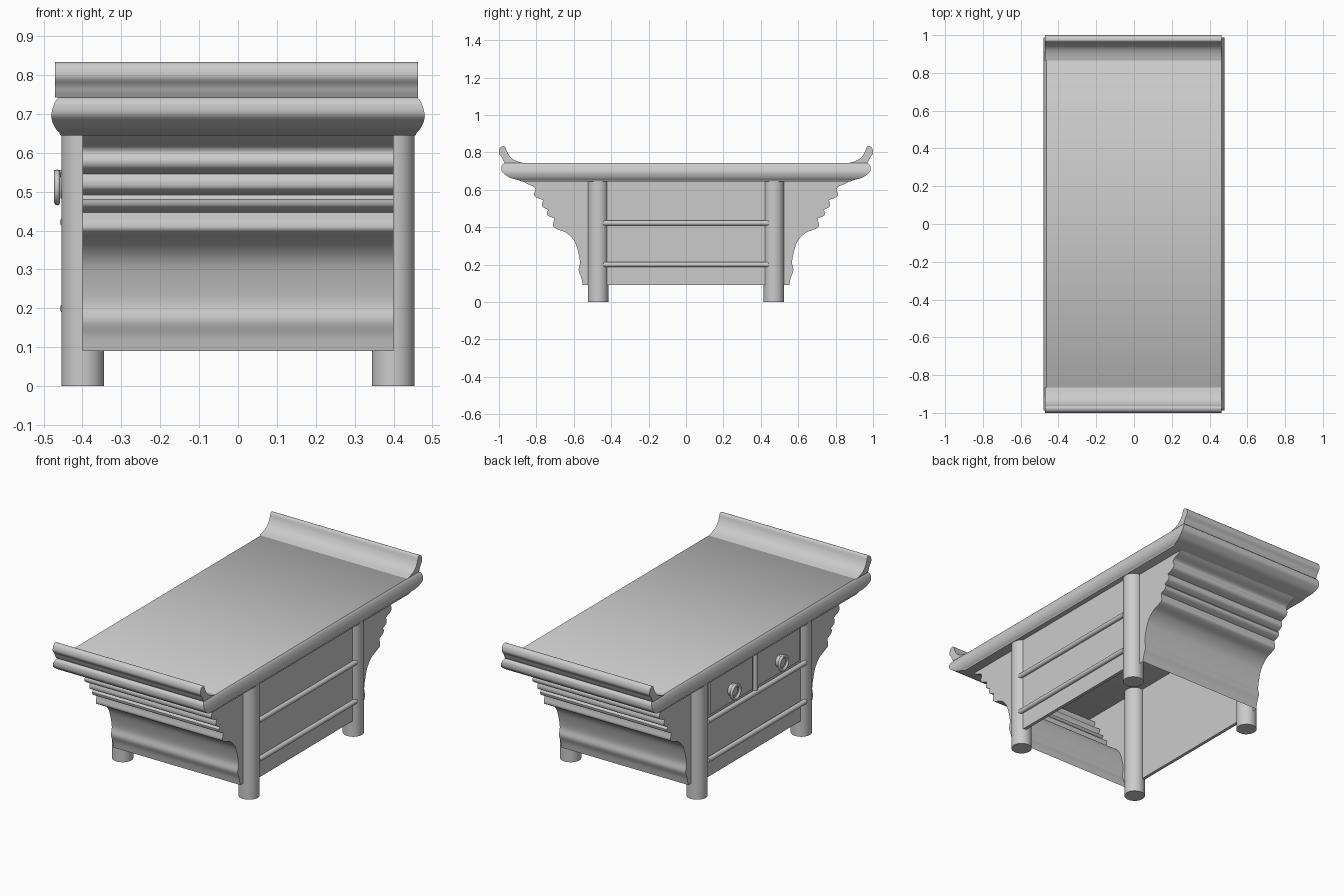
import bpy, bmesh, math
from mathutils import Matrix

if "Cube" in bpy.data.objects:
    bpy.data.objects.remove(bpy.data.objects["Cube"])


def finish(bm, name, angle=40):
    bmesh.ops.recalc_face_normals(bm, faces=bm.faces[:])
    me = bpy.data.meshes.new(name)
    bm.to_mesh(me)
    bm.free()
    ob = bpy.data.objects.new(name, me)
    bpy.context.collection.objects.link(ob)
    bpy.ops.object.select_all(action='DESELECT')
    bpy.context.view_layer.objects.active = ob
    ob.select_set(True)
    bpy.ops.object.shade_smooth_by_angle(angle=math.radians(angle))
    return ob


def box(name, lo, hi):
    bm = bmesh.new()
    size = [h - l for l, h in zip(lo, hi)]
    mid = [(h + l) / 2 for l, h in zip(lo, hi)]
    bmesh.ops.create_cube(bm, size=1, matrix=Matrix.Translation(mid) @ Matrix.Diagonal((*size, 1)))
    return finish(bm, name)


def cylinder(name, centre, radius, length, axis='Z', sides=32):
    rot = {'X': Matrix.Rotation(math.pi / 2, 4, 'Y'),
           'Y': Matrix.Rotation(math.pi / 2, 4, 'X'), 'Z': Matrix()}[axis]
    bm = bmesh.new()
    bmesh.ops.create_cone(bm, cap_ends=True, segments=sides, radius1=radius, radius2=radius,
                          depth=length, matrix=Matrix.Translation(centre) @ rot)
    return finish(bm, name)


def smooth_path(pts, n=4):
    """Catmull-Rom interpolation through the points."""
    out = []
    for i in range(len(pts) - 1):
        p = [pts[max(0, min(len(pts) - 1, i + k))] for k in (-1, 0, 1, 2)]
        for s in range(n):
            t = s / n
            out.append(tuple(0.5 * (2 * b + (c - a) * t + (2 * a - 5 * b + 4 * c - d) * t * t
                                    + (3 * b - a - 3 * c + d) * t ** 3) for a, b, c, d in zip(*p)))
    return out + [pts[-1]]


def extrude_x(name, path, back, x0, x1, sign, close):
    """Sweep a (y, z) path along x with end caps; close also walls the back."""
    bm = bmesh.new()
    loop = path + back
    rows = [[bm.verts.new((x, sign * y, z)) for y, z in loop] for x in (x0, x1)]
    for r in rows:
        bm.faces.new(r)
    n = len(loop) if close else len(path) - 1
    for i in range(n):
        j = (i + 1) % len(loop)
        bm.faces.new((rows[0][i], rows[0][j], rows[1][j], rows[1][i]))
    return finish(bm, name, 50)


# Tabletop: stacked rectangular sections (half x, half y, z) with a bulged rim
rim = smooth_path([(.462, .972, .742), (.472, .985, .728), (.48, .985, .70), (.478, .968, .682),
                   (.470, .94, .664), (.460, .90, .653)])
rim.append((.457, .88, .645))
bm = bmesh.new()
rings = [[bm.verts.new((sx * hx, sy * hy, z)) for sx, sy in ((-1, -1), (1, -1), (1, 1), (-1, 1))]
         for hx, hy, z in rim]
for a, b in zip(rings, rings[1:]):
    for i in range(4):
        j = (i + 1) % 4
        bm.faces.new((a[i], a[j], b[j], b[i]))
bm.faces.new(rings[0])
bm.faces.new(rings[-1])
finish(bm, "tabletop")

scroll = smooth_path([(.865, .742), (.905, .753), (.935, .771), (.955, .80), (.966, .829), (.98, .833),
                      (.995, .822), (1.0, .795), (.985, .773), (.978, .757), (.97, .742)])
bracket = (smooth_path([(.875, .647), (.85, .632), (.815, .617), (.805, .60), (.813, .58), (.803, .56),
                        (.762, .545)])
           + smooth_path([(.77, .528), (.766, .508), (.735, .492)])
           + smooth_path([(.745, .48), (.738, .462), (.705, .447)])
           + smooth_path([(.707, .43), (.71, .405), (.69, .39), (.64, .37), (.60, .33), (.58, .28),
                          (.567, .215), (.574, .17), (.56, .13), (.552, .09)]))

for s, end in ((-1, "front"), (1, "back")):
    # Upturned scroll ends and hollow stepped brackets beneath the overhang
    extrude_x(end + "_scroll_end", scroll, [], -.47, .463, s, True)
    extrude_x(end + "_bracket", bracket, [(.47, .09), (.47, .647)], -.40, .40, s, False)
    # Round legs
    for t, side in ((-1, "left"), (1, "right")):
        cylinder(f"{end}_{side}_leg", (t * .399, s * .47, .324), .055, .648)

# Side panels and round rails
box("right_panel", (.41, -.43, .09), (.428, .43, .648))
box("left_panel", (-.428, -.43, .09), (-.41, .43, .648))
for x, side in ((-.444, "left"), (.435, "right")):
    for z, level in ((.20, "lower"), (.422, "upper")):
        cylinder(f"{side}_{level}_rail", (x, 0, z), .014, .88, 'Y', 16)
cylinder("drawer_divider", (-.438, 0, .534), .013, .224, 'Z', 16)

# Drawer fronts with ring pulls
for s, end in ((-1, "front"), (1, "back")):
    y = s * .215
    box(end + "_drawer", (-.437, y - .19, .445), (-.42, y + .19, .636))
    cylinder(end + "_pull_plate", (-.443, y, .517), .034, .026, 'X')
    cylinder(end + "_pull_knob", (-.458, y, .547), .009, .03, 'X', 12)
    bpy.ops.mesh.primitive_torus_add(location=(-.465, y, .511), rotation=(0, math.pi / 2, 0),
                                     major_segments=32, minor_segments=10,
                                     major_radius=.038, minor_radius=.008)
    bpy.context.object.name = end + "_pull_ring"
    bpy.ops.object.shade_smooth()
